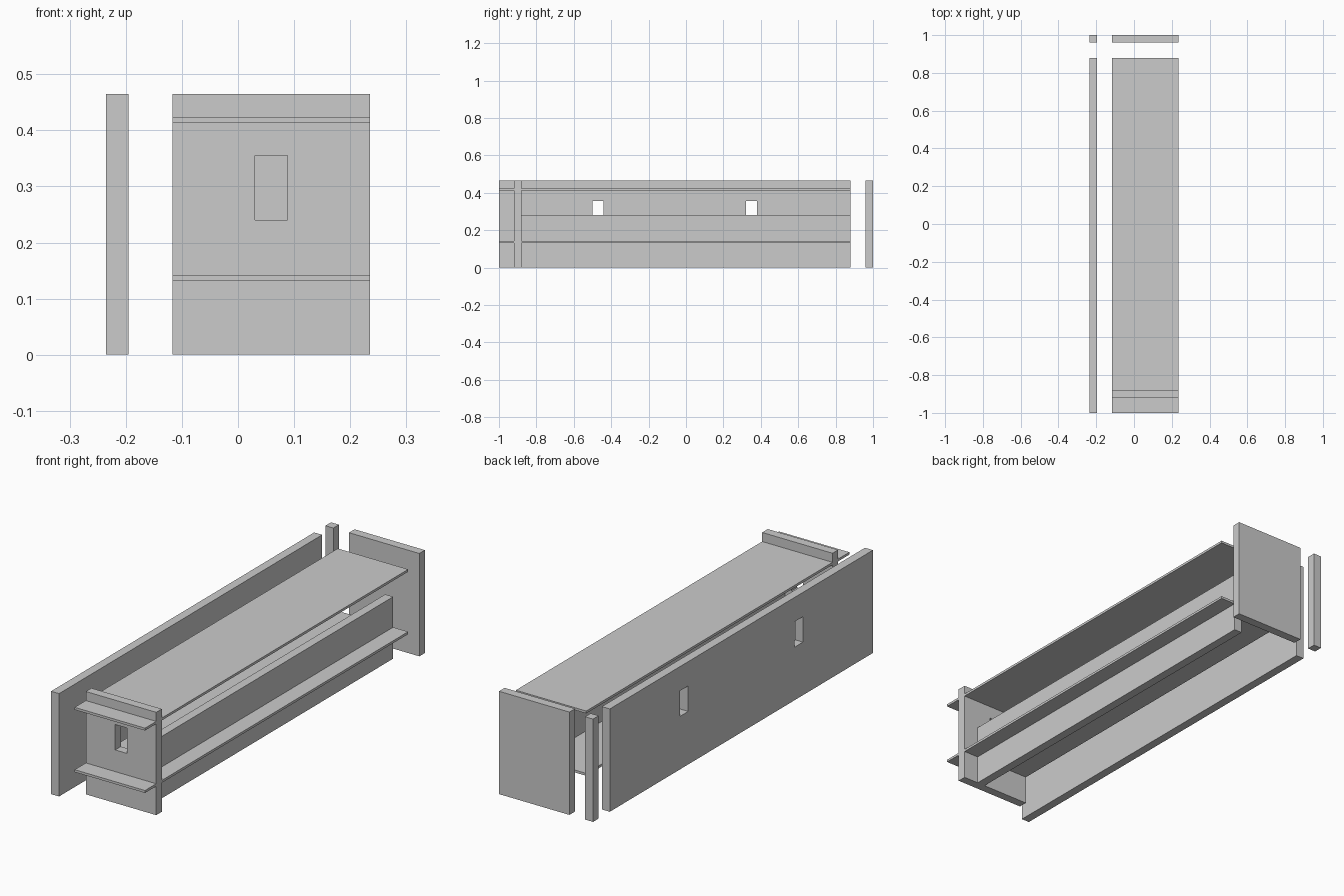
import bpy, bmesh
from mathutils import Matrix, Vector

if "Cube" in bpy.data.objects:
    bpy.data.objects.remove(bpy.data.objects["Cube"])

H = 0.465  # wall height


def box(name, x, y, z):
    lo, hi = Vector((x[0], y[0], z[0])), Vector((x[1], y[1], z[1]))
    mesh = bpy.data.meshes.new(name)
    bm = bmesh.new()
    bmesh.ops.create_cube(bm, size=1, matrix=Matrix.LocRotScale((lo + hi) / 2, None, hi - lo))
    bm.to_mesh(mesh)
    bm.free()
    obj = bpy.data.objects.new(name, mesh)
    bpy.context.collection.objects.link(obj)
    return obj


def cut(obj, x, y, z):
    cutter = box(obj.name + "_opening_cutter", x, y, z)
    cutter.hide_render = True
    cutter.hide_viewport = True
    cutter.display_type = 'WIRE'
    mod = obj.modifiers.new("opening", 'BOOLEAN')
    mod.operation = 'DIFFERENCE'
    mod.solver = 'EXACT'
    mod.object = cutter


SPAN = (-0.117, 0.235)   # width of panels and slabs
SIDE = (-0.235, -0.195)  # side wall thickness
SILL = (0.24, 0.355)     # opening height

# Long side wall with two openings
side_wall = box("side_wall", SIDE, (-1, 0.88), (0, H))
for y in (-0.50, 0.32):
    cut(side_wall, (-0.3, -0.15), (y, y + 0.06), SILL)

# Corner post and rear panel
box("corner_post", SIDE, (0.96, 1), (0, H))
box("rear_wall", SPAN, (0.96, 1), (0, H))

# Front cross wall with one opening
front_wall = box("front_wall", SPAN, (-0.92, -0.88), (0, H))
cut(front_wall, (0.03, 0.088), (-1, -0.8), SILL)

# Floor and ceiling slabs, projecting past the front wall
for name, z in (("floor_slab", 0.131), ("ceiling_slab", 0.413)):
    box(name + "_main", SPAN, (-0.88, 0.88), (z, z + 0.011))
    box(name + "_front_ledge", SPAN, (-1, -0.92), (z, z + 0.011))

# Low parapet running along the floor
box("parapet", (0.12, 0.16), (-0.88, 0.88), (0, 0.28))
